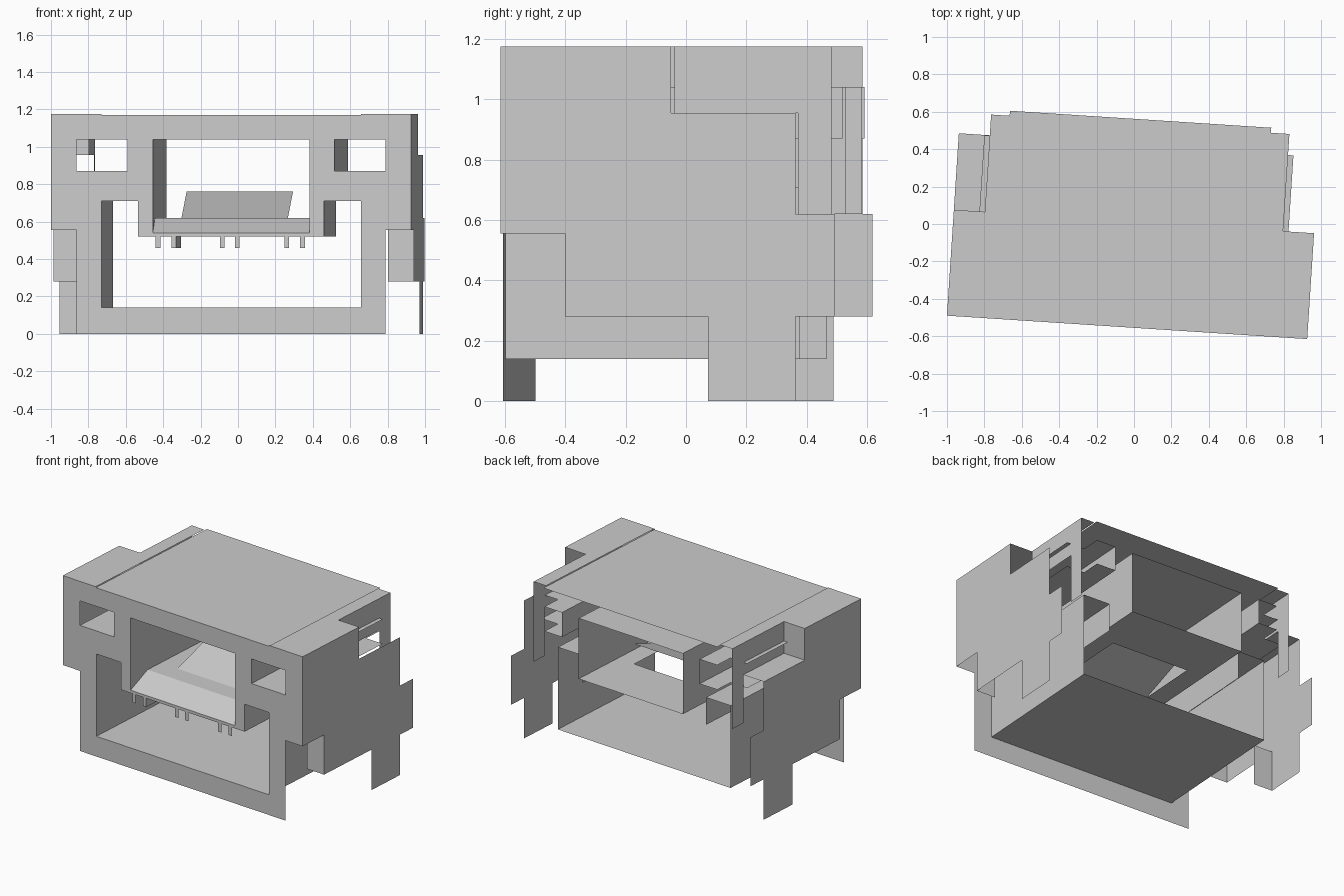
import bpy, bmesh, math
from mathutils import Matrix, Vector

if "Cube" in bpy.data.objects:
    bpy.data.objects.remove(bpy.data.objects["Cube"])

grey = bpy.data.materials.new("plain grey")
grey.use_nodes = True
tone = (0.6, 0.6, 0.6, 1)
grey.diffuse_color = tone
grey.node_tree.nodes["Principled BSDF"].inputs["Base Color"].default_value = tone

# The shell is laid out with its front left corner at the origin, then turned
PLACE = Matrix.Translation((-1, -0.49, 0)) @ Matrix.Rotation(math.radians(-3.72), 4, 'Z')
W, TOP, BACK, DEEP = 1.93, 1.175, 1.11, 0.975


def sheet(name, axis, at, loops, sign=1):
    """Flat sheet across one axis; the first loop is the outline, others are holes."""
    bm = bmesh.new()
    normal = Vector([sign if i == axis else 0 for i in range(3)])
    for loop in loops:
        verts = []
        for p in loop:
            co = list(p)
            co.insert(axis, at)
            verts.append(bm.verts.new(co))
        for a, b in zip(verts, verts[1:] + verts[:1]):
            bm.edges.new((a, b))
    bmesh.ops.triangle_fill(bm, use_beauty=True, edges=bm.edges[:], normal=normal)
    bm.normal_update()
    for f in bm.faces:
        if f.normal.dot(normal) < 0:
            f.normal_flip()
    finish(name, bm)


def finish(name, bm):
    bm.transform(PLACE)
    mesh = bpy.data.meshes.new(name)
    bm.to_mesh(mesh)
    bm.free()
    mesh.materials.append(grey)
    bpy.context.collection.objects.link(bpy.data.objects.new(name, mesh))


def rect(a0, a1, b0, b1):
    return [(a0, b0), (a1, b0), (a1, b1), (a0, b1)]


def mirrored(points):
    return [(W - a, b) for a, b in reversed(points)]


def slope(name, u0, u1, v0, z0, v1, z1):
    bm = bmesh.new()
    bm.faces.new([bm.verts.new(p) for p in
                  ((u0, v0, z0), (u1, v0, z0), (u1, v1, z1), (u0, v1, z1))])
    finish(name, bm)


# Front plate with a lower bay, a middle window and two small windows
half = [(0.138, 0), (0.138, 0.555), (0, 0.555), (0, TOP), (0.27, TOP), (0.27, 1.169)]
bay = [(0.27, 0.14), (0.27, 0.71), (0.467, 0.71), (0.467, 0.52)]
small = rect(0.137, 0.411, 0.87, 1.04)
sheet("front_plate", 1, 0,
      [half + mirrored(half), bay + mirrored(bay),
       rect(0.546, W - 0.546, 0.54, 1.04), small, mirrored(small)], -1)

# Roof: a centre panel slightly below the two side strips
sheet("roof_centre", 2, 1.169, [rect(0.265, W - 0.265, 0, 1.115)])
strip = [(0, 0), (0.265, 0), (0.265, 1.088), (0.166, 1.088), (0.166, 0.567), (0, 0.567)]
sheet("roof_strip_right", 2, TOP, [strip])
sheet("roof_strip_left", 2, TOP, [mirrored(strip)])

# Stepped outer walls, upper inner walls, recess plates, bay and window linings
wall = [(0, 0.555), (0, TOP), (0.567, TOP), (0.567, 0.955), (0.98, 0.955),
        (0.98, 0.62), (BACK, 0.62), (BACK, 0.28), (0.98, 0.28), (0.98, 0),
        (0.69, 0), (0.69, 0.28), (0.215, 0.28), (0.215, 0.555)]
upper = [(0.567, TOP), (1.088, TOP), (1.088, 0.62), (0.977, 0.62),
         (0.977, 0.955), (0.567, 0.955)]
shelf = [(0.137, 0), (0.411, 0), (0.411, BACK), (0.27, BACK), (0.27, DEEP), (0.137, DEEP)]

for side, s in (("right", -1), ("left", 1)):
    def u(a):
        return a if s < 0 else W - a

    def flip(points):
        return points if s < 0 else mirrored(points)

    sheet("outer_wall_" + side, 0, u(0), [wall], s)
    sheet("upper_wall_" + side, 0, u(0.166), [upper], s)
    sheet("recess_plate_" + side, 1, 0.215, [flip(rect(0, 0.138, 0.28, 0.555))], -1)
    sheet("bay_wall_" + side, 0, u(0.27), [rect(0, DEEP, 0.14, 0.71)], -s)
    sheet("bay_ceiling_" + side, 2, 0.71, [flip(rect(0.27, 0.467, 0, DEEP))], -1)
    sheet("bay_step_" + side, 0, u(0.467), [rect(0, DEEP, 0.52, 0.71)], s)
    sheet("window_wall_" + side, 0, u(0.546),
          [[(0, 0.54), (0, 1.04), (BACK, 1.04), (BACK, 0.62), (0.17, 0.62)]], -s)
    sheet("small_window_wall_" + side, 0, u(0.411), [rect(0, BACK, 0.87, 1.04)], s)
    for label, z in (("sill", 0.87), ("head", 1.04)):
        sheet("small_window_" + label + "_" + side, 2, z, [flip(shelf)])

# Pieces found on the right side only
sheet("side_ledge", 2, 0.955, [rect(0, 0.166, 0.567, 0.977)])
sheet("ledge_riser", 1, 0.567, [rect(0, 0.166, 0.955, TOP)])
sheet("leg_plate", 1, 0.69, [rect(0, 0.138, 0, 0.28)], -1)

# Bay floor, window ceiling, and the window floor with its ramps
sheet("bay_floor", 2, 0.14, [rect(0.27, W - 0.27, 0, DEEP)])
sheet("window_ceiling", 2, 1.04, [rect(0.546, W - 0.546, 0, BACK)])
sheet("window_floor", 2, 0.62, [rect(0.546, W - 0.546, 0.17, BACK),
                                rect(0.68, W - 0.68, 0.3, 0.72)])
slope("front_ramp", 0.546, W - 0.546, 0, 0.54, 0.17, 0.62)
slope("raised_ramp", 0.68, W - 0.68, 0.3, 0.62, 0.72, 0.76)

# Small pegs under the middle window
for i, a in enumerate((0.56, 0.645, 0.905, 0.985, 1.25, 1.335)):
    sheet("peg_%d" % (i + 1), 1, 0, [rect(a, a + 0.026, 0.46, 0.52)], -1)
sheet("peg_rail", 0, 0.671, [rect(0, 0.4, 0.46, 0.52)])
